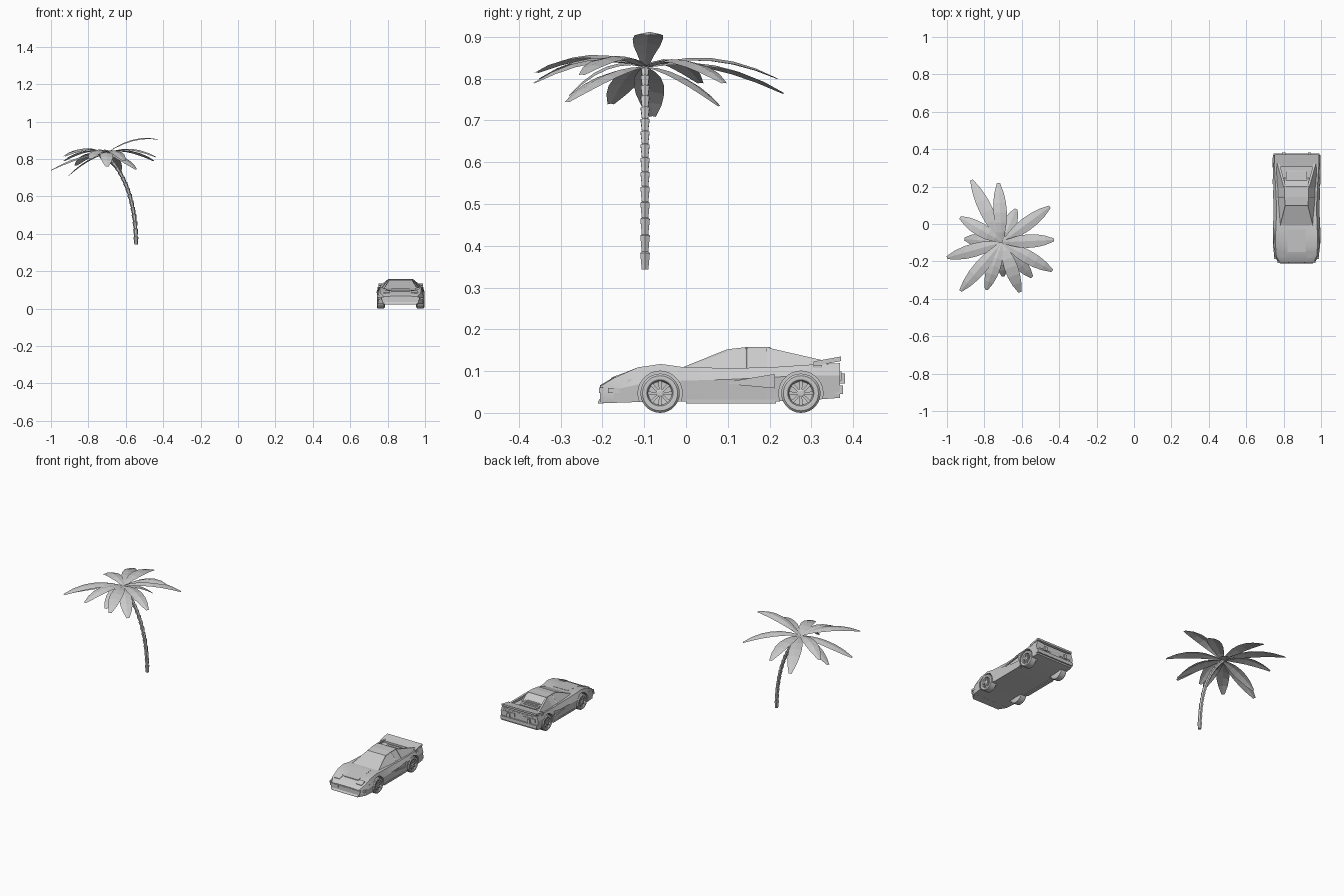
import bpy, bmesh, math
from mathutils import Vector, Matrix

if "Cube" in bpy.data.objects:
    bpy.data.objects.remove(bpy.data.objects["Cube"])

CX = 0.869  # car centre line


def mesh(name, verts, faces, shift=0.0, smooth=None):
    me = bpy.data.meshes.new(name)
    me.from_pydata([(v[0] + shift, v[1], v[2]) for v in verts], [], faces)
    bm = bmesh.new()
    bm.from_mesh(me)
    bmesh.ops.recalc_face_normals(bm, faces=bm.faces)
    bm.to_mesh(me)
    bm.free()
    ob = bpy.data.objects.new(name, me)
    bpy.context.collection.objects.link(ob)
    if smooth:
        bpy.ops.object.select_all(action='DESELECT')
        ob.select_set(True)
        bpy.context.view_layer.objects.active = ob
        bpy.ops.object.shade_smooth_by_angle(angle=math.radians(smooth))
    return ob


def loft(name, rings, shift=0.0, caps=True, closed=False, smooth=None):
    n, m = len(rings[0]), len(rings)
    faces = [(i * n + j, i * n + (j + 1) % n, (i + 1) % m * n + (j + 1) % n, (i + 1) % m * n + j)
             for i in range(m if closed else m - 1) for j in range(n)]
    if caps and not closed:
        faces += [tuple(range(n)), tuple(range((m - 1) * n, m * n))]
    return mesh(name, [p for r in rings for p in r], faces, shift, smooth)


def box(name, x0, x1, y0, y1, z0, z1, dz=0.0):
    # dz raises the rear edge to make a sloping slab
    ring = lambda y, d: [(x0, y, z0 + d), (x1, y, z0 + d), (x1, y, z1 + d), (x0, y, z1 + d)]
    return loft(name, [ring(y0, 0), ring(y1, dz)], CX)


def circle_x(x, y, z, r, n):
    return [(x, y + r * math.cos(2 * math.pi * k / n), z + r * math.sin(2 * math.pi * k / n)) for k in range(n)]


# ---- Palm trunk: stacked flared segments on a curve ----
def bezier(p, t):
    p = [Vector(q) for q in p]
    while len(p) > 1:
        p = [a.lerp(b, t) for a, b in zip(p, p[1:])]
    return p[0]


path = [(-.545, -.098, .343), (-.545, -.098, .56), (-.60, -.098, .72), (-.708, -.098, .826)]
rings, SEG = [], 15
for i in range(SEG):
    for t, r in ((i / SEG, .0085), ((i + .93) / SEG, .0125)):
        c = bezier(path, t)
        d = (bezier(path, min(1, t + .02)) - bezier(path, t - .02)).normalized()
        u, v = d.cross(Vector((0, 1, 0))).normalized(), Vector((0, 1, 0))
        r *= 1.08 - .16 * t
        rings.append([c + r * (u * math.cos(a) + v * math.sin(a)) for a in (k * math.pi / 3 for k in range(6))])
loft("palm_trunk", rings)

# ---- Palm fronds: folded leaf blades arching to each tip ----
crown = Vector((-.706, -.098, .828))
tips = [(-.869, .235, .765), (-.725, .22, .80), (-.63, .08, .735), (-.45, .092, .79), (-.428, -.085, .905),
        (-.437, -.25, .81), (-.61, -.365, .79), (-.79, -.352, .80), (-.928, -.358, .815), (-1.0, -.18, .74),
        (-.907, -.08, .71), (-.93, .035, .79), (-.545, -.285, .745), (-.70, -.28, .76)]
halfw = [.007, .02, .032, .036, .034, .025, .008]
for i, tip in enumerate(tips):
    tip = Vector(tip)
    ctrl = (crown + tip) / 2 + Vector((0, 0, .045 if tip.z < .75 else .07))
    side = (tip - crown).cross(Vector((0, 0, 1))).normalized()
    verts = []
    for k, w in enumerate(halfw):
        c = bezier([crown, ctrl, tip], k / 6)
        low = Vector((0, 0, -.2 * w))
        verts += [c - side * w + low, c, c + side * w + low]
    faces = [(k * 3 + j, k * 3 + j + 1, k * 3 + j + 4, k * 3 + j + 3) for k in range(6) for j in (0, 1)]
    mesh(f"palm_frond_{i + 1}", verts, faces)

# ---- Car body: cross-sections from nose to tail ----
# y, bottom half width, bottom z, crease half width, crease z, edge half width, edge z, centre z
sections = [(-.206, .094, .024, .097, .045, .090, .063, .066), (-.172, .115, .024, .119, .055, .108, .084, .086),
            (-.115, .122, .026, .126, .068, .112, .109, .098), (-.06, .122, .027, .128, .075, .113, .117, .103),
            (-.01, .119, .027, .125, .077, .109, .110, .107), (.10, .117, .027, .123, .080, .107, .107, .107),
            (.20, .120, .027, .127, .085, .112, .109, .108), (.29, .123, .030, .128, .090, .117, .115, .112),
            (.368, .120, .036, .127, .090, .118, .119, .114)]
rings = []
for y, wb, zb, wm, zm, wt, zt, zc in sections:
    half = [(wb, y, zb), (wm, y, zm), (wt, y, zt), (wt * .6, y, zc)]
    rings.append(half + [(-x, yy, z) for x, yy, z in reversed(half)])
body = loft("car_body", rings, CX, smooth=25)

# Wheel arches and side intakes cut from the body
WHEELS = (-.062, .275)
for s in (-1, 1):
    cutters = [loft("arch_cutter", [circle_x(s * x, y, .047, .053, 28) for x in (.082, .16)], CX) for y in WHEELS]
    cutters.append(loft("intake_cutter", [[(s * .12, .10, .070), (s * .16, .10, .070), (s * .16, .10, .073), (s * .12, .10, .073)],
                                          [(s * .115, .212, .060), (s * .16, .212, .060), (s * .16, .212, .092), (s * .115, .212, .092)]], CX))
    for c in cutters:
        c.hide_render = True
        c.hide_viewport = True
        m = body.modifiers.new("cut", 'BOOLEAN')
        m.operation = 'DIFFERENCE'
        m.solver = 'EXACT'
        m.object = c

# ---- Cabin with inset windows ----
P = [(.09, -.018, .105), (.104, .145, .104), (.104, .205, .104), (.061, .098, .152), (.064, .145, .1575),
     (.065, .2, .158), (.066, .25, .108)]
verts = P + [(-x, y, z) for x, y, z in P]
faces = [(0, 7, 10, 3), (5, 12, 13, 6), (0, 1, 4, 3), (1, 2, 5, 4), (7, 8, 11, 10), (8, 9, 12, 11),
         (3, 10, 11, 4), (4, 11, 12, 5), (2, 6, 5), (9, 13, 12)]
cabin = mesh("cabin", verts, faces, CX)
bm = bmesh.new()
bm.from_mesh(cabin.data)
bm.faces.ensure_lookup_table()
bmesh.ops.inset_individual(bm, faces=bm.faces[:6], thickness=.005, depth=-.002)
bm.to_mesh(cabin.data)
bm.free()

# ---- Mirrored parts ----
for s in (-1, 1):
    tag = "right" if s > 0 else "left"
    bx = lambda name, a, b, *r: box(f"{name}_{tag}", *sorted((s * a, s * b)), *r)
    # sloping roof buttress
    prof = [(.104, .195, .105), (.067, .192, .157), (.108, .34, .123), (.11, .34, .108)]
    loft("roof_buttress_" + tag, [[(s * (x - d), y, z) for x, y, z in prof] for d in (0, .012)], CX)
    # lamps, markers and rear fittings
    bx("front_lamp", .045, .101, -.2085, -.19, .047, .061)
    bx("side_lamp", .105, .120, -.187, -.150, .048, .060)
    bx("side_marker", .11, .1195, -.140, -.120, .073, .080)
    bx("popup_lamp", .055, .092, -.178, -.145, .078, .085, .012)
    bx("rear_marker", .115, .1235, .305, .325, .107, .114)
    bx("tail_lamp", .03, .108, .365, .372, .077, .099)
    bx("bumper_guard", .06, .078, .365, .381, .070, .094)
    bx("sill", .10, .121, .0, .215, .023, .032)
    # wheels: tyre and dished rim as one turned profile, plus spokes
    turn = [(.084, .010), (.084, .040), (.088, .047), (.122, .047), (.127, .042), (.127, .034), (.125, .031),
            (.117, .028), (.115, .010)]
    for y, end in zip(WHEELS, ("front", "rear")):
        loft(f"{end}_wheel_{tag}", [circle_x(s * x, y, .047, r, 28) for x, r in turn], CX, smooth=30)
        hub = [circle_x(s * x, y, .047, r, 10) for x, r in ((.114, .010), (.123, .010), (.125, .006))]
        loft(f"{end}_hub_{tag}", hub, CX)
        sv, sf = [], []
        for k in range(8):
            rot = Matrix.Rotation(k * math.pi / 4, 3, 'X')
            for x in (.113, .122):
                for a, r in ((-.0028, .007), (.0028, .007), (.004, .029), (-.004, .029)):
                    sv.append(rot @ Vector((s * x, a, r)) + Vector((0, y, .047)))
            b = k * 8
            sf += [(b, b + 1, b + 2, b + 3), (b + 4, b + 5, b + 6, b + 7)]
            sf += [(b + j, b + (j + 1) % 4, b + 4 + (j + 1) % 4, b + 4 + j) for j in range(4)]
        mesh(f"{end}_spokes_{tag}", sv, sf, CX)

# ---- Centre panels ----
lip = [[(-w, y, z0), (w, y, z0), (w, y, z1), (-w, y, z1)] for w, y, z0, z1 in
       ((.088, -.211, .022, .026), (.094, -.2, .023, .044), (.115, -.165, .024, .045))]
loft("front_lip", lip, CX)
box("front_grille", -.04, .04, -.208, -.19, .048, .060)
box("hood_panel", -.048, .048, -.15, -.03, .088, .0945, .0125)
box("engine_cover", -.055, .055, .205, .29, .105, .124, -.005)
for k in range(4):
    box(f"engine_louvre_{k + 1}", -.044, .044, .222 + k * .015, .231 + k * .015, .118, .1255 - k * .001)
box("rear_wing", -.119, .119, .305, .371, .112, .123, .012)
box("rear_panel", -.112, .112, .36, .369, .07, .108)
box("rear_bumper", -.122, .122, .355, .376, .045, .066)
